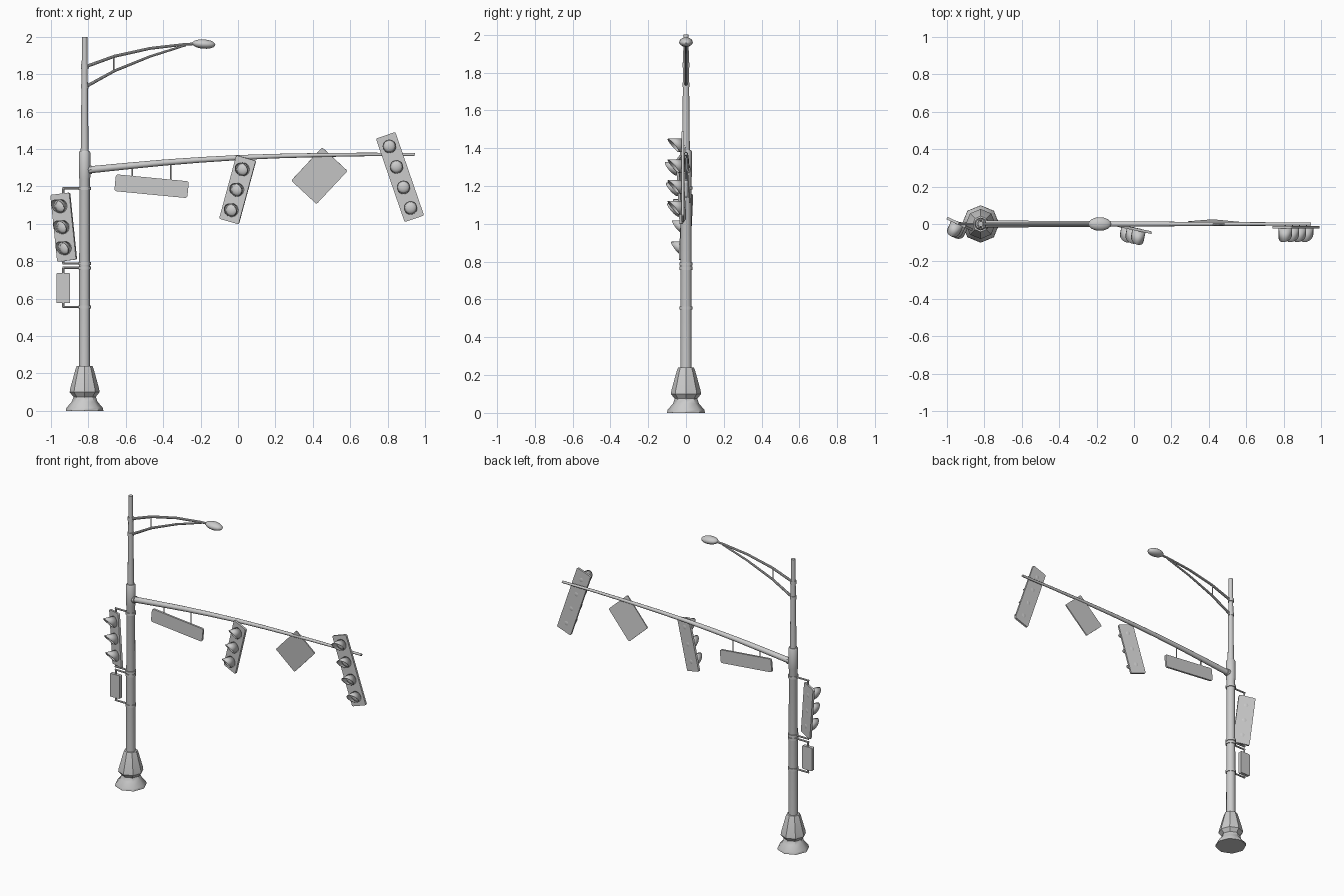
import bpy, bmesh
from math import radians, cos, sin, pi
from mathutils import Matrix, Vector

cube = bpy.data.objects.get("Cube")
if cube:
    bpy.data.objects.remove(cube)

GREY = (0.6, 0.6, 0.6, 1)
metal = bpy.data.materials.new("grey_metal")
metal.use_nodes = True
metal.diffuse_color = GREY
metal.node_tree.nodes["Principled BSDF"].inputs["Base Color"].default_value = GREY

PX = -0.82  # pole position along x


def finish(name, bm, matrix=Matrix(), smooth=True):
    bmesh.ops.recalc_face_normals(bm, faces=bm.faces)
    mesh = bpy.data.meshes.new(name)
    bm.to_mesh(mesh)
    bm.free()
    obj = bpy.data.objects.new(name, mesh)
    bpy.context.collection.objects.link(obj)
    mesh.materials.append(metal)
    obj.matrix_world = matrix
    if smooth:
        bpy.ops.object.select_all(action='DESELECT')
        obj.select_set(True)
        bpy.context.view_layer.objects.active = obj
        bpy.ops.object.shade_smooth_by_angle(angle=radians(35))
    return obj


def lathe(name, profile, sides, x=PX):
    """Closed turned solid from (radius, height) pairs."""
    bm = bmesh.new()
    rings = [[bm.verts.new((r * cos(2 * pi * i / sides), r * sin(2 * pi * i / sides), z))
              for i in range(sides)] for r, z in profile]
    for a, b in zip(rings, rings[1:]):
        for i in range(sides):
            j = (i + 1) % sides
            bm.faces.new((a[i], a[j], b[j], b[i]))
    bm.faces.new(rings[0])
    bm.faces.new(rings[-1])
    return finish(name, bm, Matrix.Translation((x, 0, 0)))


def tube(name, points, r0, r1, y=0.0, sides=10):
    """Tapered pipe through (x, z) points."""
    bm = bmesh.new()
    pts = [Vector((x, y, z)) for x, z in points]
    rings = []
    for k, p in enumerate(pts):
        d = (pts[min(k + 1, len(pts) - 1)] - pts[max(k - 1, 0)]).normalized()
        side, up = Vector((0, 1, 0)), Vector((-d.z, 0, d.x))
        r = r0 + (r1 - r0) * k / (len(pts) - 1)
        rings.append([bm.verts.new(p + r * (cos(2 * pi * i / sides) * side + sin(2 * pi * i / sides) * up))
                      for i in range(sides)])
    for a, b in zip(rings, rings[1:]):
        for i in range(sides):
            j = (i + 1) % sides
            bm.faces.new((a[i], a[j], b[j], b[i]))
    bm.faces.new(rings[0])
    bm.faces.new(rings[-1])
    return finish(name, bm)


def pose(x, y, z, roll=0, yaw=0, pitch=0):
    return (Matrix.Translation((x, y, z)) @ Matrix.Rotation(radians(yaw), 4, 'Z')
            @ Matrix.Rotation(radians(pitch), 4, 'X') @ Matrix.Rotation(radians(roll), 4, 'Y'))


def panel(name, w, h, t, matrix, corner=0.008):
    """Flat plate with rounded corners, facing -y."""
    bm = bmesh.new()
    outline = []
    for q, (sx, sz) in enumerate(((1, 1), (-1, 1), (-1, -1), (1, -1))):
        for s in range(4):
            a = pi / 2 * (q + s / 3)
            outline.append(bm.verts.new((sx * (w / 2 - corner) + corner * cos(a), -t / 2,
                                         sz * (h / 2 - corner) + corner * sin(a))))
    face = bm.faces.new(outline)
    ext = bmesh.ops.extrude_face_region(bm, geom=[face])
    bmesh.ops.translate(bm, vec=(0, t, 0), verts=[v for v in ext["geom"] if isinstance(v, bmesh.types.BMVert)])
    return finish(name, bm, matrix, smooth=False)


def signal(name, w, h, lamps, spacing, matrix):
    """Back plate with a row of domed lenses under sloping hoods."""
    t = 0.014
    panel(name + "_plate", w, h, t, matrix)
    n, r = 20, 0.036
    for k in range(lamps):
        here = matrix @ Matrix.Translation((0, -t / 2, (k - (lamps - 1) / 2) * spacing))
        # hood: tube cut on a slope, long at the top
        bm = bmesh.new()
        back, front = [], []
        for i in range(n):
            a = 2 * pi * i / n
            depth = 0.042 + 0.03 * sin(a)
            back.append(bm.verts.new((r * cos(a), 0, r * sin(a))))
            front.append(bm.verts.new((r * cos(a), -depth, r * sin(a))))
        for i in range(n):
            j = (i + 1) % n
            bm.faces.new((back[i], back[j], front[j], front[i]))
        hood = finish(name + "_hood", bm, here)
        wall = hood.modifiers.new("wall", 'SOLIDIFY')
        wall.thickness = 0.003
        # lens
        bm = bmesh.new()
        bmesh.ops.create_uvsphere(bm, u_segments=16, v_segments=8, radius=0.032,
                                  matrix=Matrix.Diagonal((1, 0.5, 1, 1)))
        finish(name + "_lens", bm, here)


# Pole and turned base
lathe("base", [(0.1, 0), (0.098, 0.015), (0.068, 0.05), (0.06, 0.075), (0.08, 0.1),
               (0.077, 0.12), (0.048, 0.225), (0.042, 0.24), (0.02, 0.24)], 8)
lathe("lower_pole", [(0.03, 0.2), (0.028, 1.24), (0.031, 1.25), (0.031, 1.38), (0.026, 1.39)], 16)
lathe("upper_pole", [(0.021, 1.38), (0.017, 1.73), (0.014, 2.0)], 14)

# Long signal arm
tube("signal_arm", [(-0.8, 1.288), (-0.6, 1.308), (-0.4, 1.327), (-0.2, 1.342), (0, 1.354),
                    (0.2, 1.362), (0.45, 1.368), (0.7, 1.371), (0.945, 1.37)], 0.019, 0.008, sides=12)
tube("arm_socket", [(-0.82, 1.286), (-0.782, 1.29)], 0.026, 0.024)

# Street lamp with two curved braces
tube("lamp_arm", [(-0.82, 1.838), (-0.66, 1.896), (-0.47, 1.938), (-0.28, 1.96), (-0.19, 1.964)], 0.009, 0.007)
tube("lamp_brace", [(-0.82, 1.73), (-0.66, 1.818), (-0.47, 1.895), (-0.28, 1.955)], 0.009, 0.006)
tube("lamp_strut", [(-0.665, 1.815), (-0.665, 1.895)], 0.004, 0.004)
for z in (1.735, 1.84):
    lathe("lamp_collar", [(0.02, z - 0.012), (0.02, z + 0.012)], 14)
bm = bmesh.new()
bmesh.ops.create_uvsphere(bm, u_segments=16, v_segments=10, radius=1,
                          matrix=Matrix.Diagonal((0.062, 0.036, 0.025, 1)))
finish("lamp_head", bm, pose(-0.183, 0, 1.961, roll=4))

# Traffic signals
signal("pole_signal", 0.112, 0.36, 3, 0.113, pose(-0.932, 0, 0.982, roll=-6.5, yaw=-25))
signal("middle_signal", 0.11, 0.352, 3, 0.113, pose(-0.002, -0.026, 1.182, roll=15.5, yaw=-12))
signal("end_signal", 0.11, 0.472, 4, 0.116, pose(0.866, -0.018, 1.25, roll=-19))

# Signs
panel("street_sign", 0.392, 0.09, 0.014, pose(-0.462, 0, 1.201, roll=5.5), 0.012)
for x, top, bottom in ((-0.565, 1.305, 1.24), (-0.36, 1.325, 1.22)):
    tube("sign_hanger", [(x, bottom), (x, top)], 0.004, 0.004)
panel("diamond_sign", 0.185, 0.243, 0.008, pose(0.435, 0.008, 1.257, roll=43, pitch=5))
panel("crossing_box", 0.074, 0.16, 0.024, pose(-0.934, 0, 0.656), 0.005)

# Pole brackets: clamp ring, side pipe and short riser
for z, end in ((1.19, 1.15), (0.787, 0.82), (0.765, 0.725), (0.555, 0.59)):
    lathe("clamp_ring", [(0.034, z - 0.008), (0.034, z + 0.008)], 16)
    tube("bracket_pipe", [(-0.939, z), (PX, z)], 0.006, 0.006)
    tube("bracket_riser", [(-0.934, z), (-0.934, end)], 0.006, 0.006)
